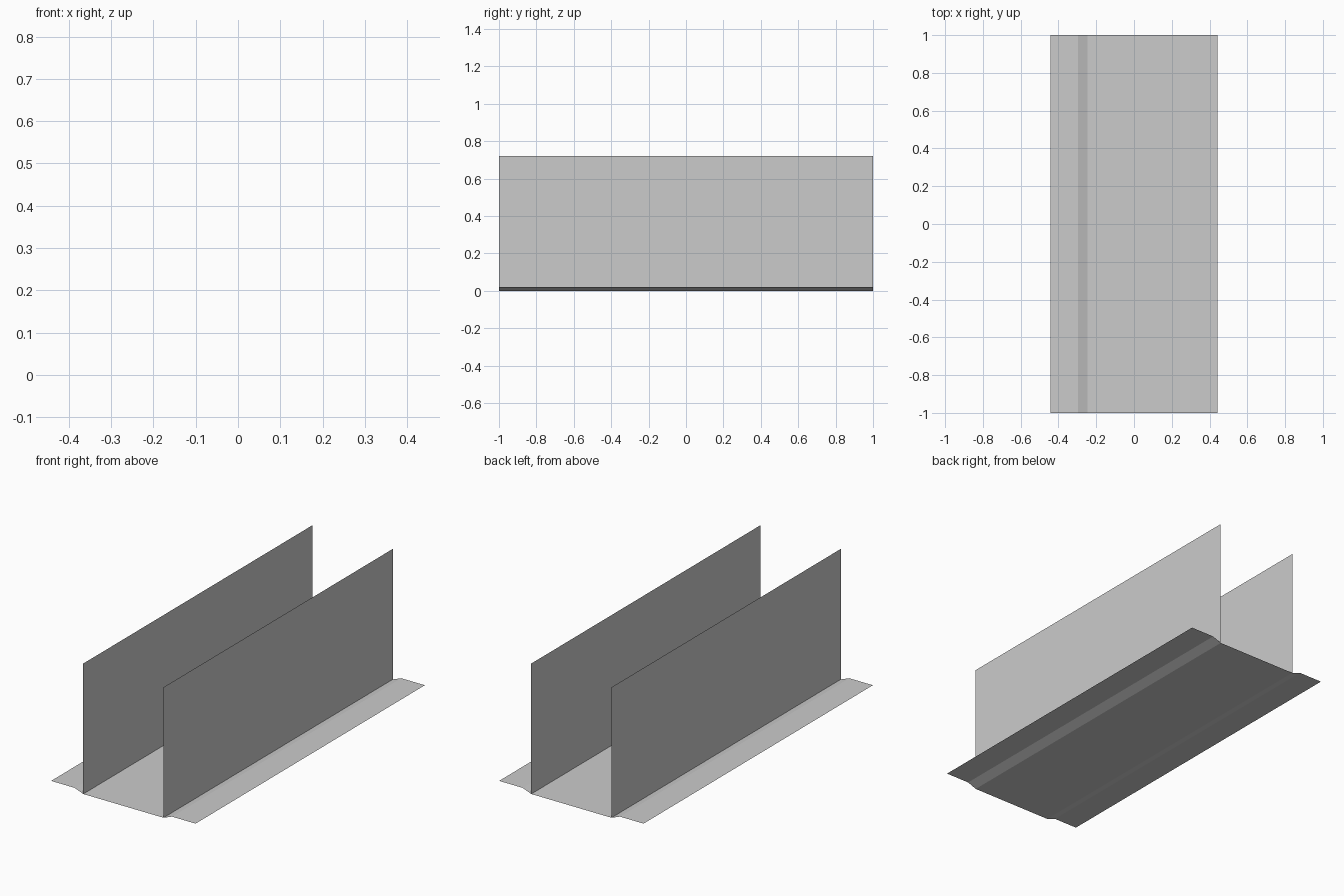
import bpy

if "Cube" in bpy.data.objects:
    bpy.data.objects.remove(bpy.data.objects["Cube"])

HALF_LEN = 1.0
WALL_X, WALL_TOP = 0.245, 0.72
STEP_X, EDGE_X, LIP_Z = 0.297, 0.441, 0.02


def sheet(name, profile):
    """Sweep an open x-z profile along y as a thin sheet."""
    n = len(profile)
    verts = [(x, y, z) for y in (-HALF_LEN, HALF_LEN) for x, z in profile]
    faces = [(i, i + 1, n + i + 1, n + i) for i in range(n - 1)]
    mesh = bpy.data.meshes.new(name)
    mesh.from_pydata(verts, [], faces)
    mesh.update()
    obj = bpy.data.objects.new(name, mesh)
    bpy.context.collection.objects.link(obj)
    return obj


# Base plate: flat floor, sloped step up on each side, flat outer flanges
right = [(WALL_X, 0), (STEP_X, LIP_Z), (EDGE_X, LIP_Z)]
left = [(-x, z) for x, z in reversed(right)]
sheet("base_plate", left + right)

# Upright side walls, facing outward
sheet("right_wall", [(WALL_X, WALL_TOP), (WALL_X, 0)])
sheet("left_wall", [(-WALL_X, 0), (-WALL_X, WALL_TOP)])
